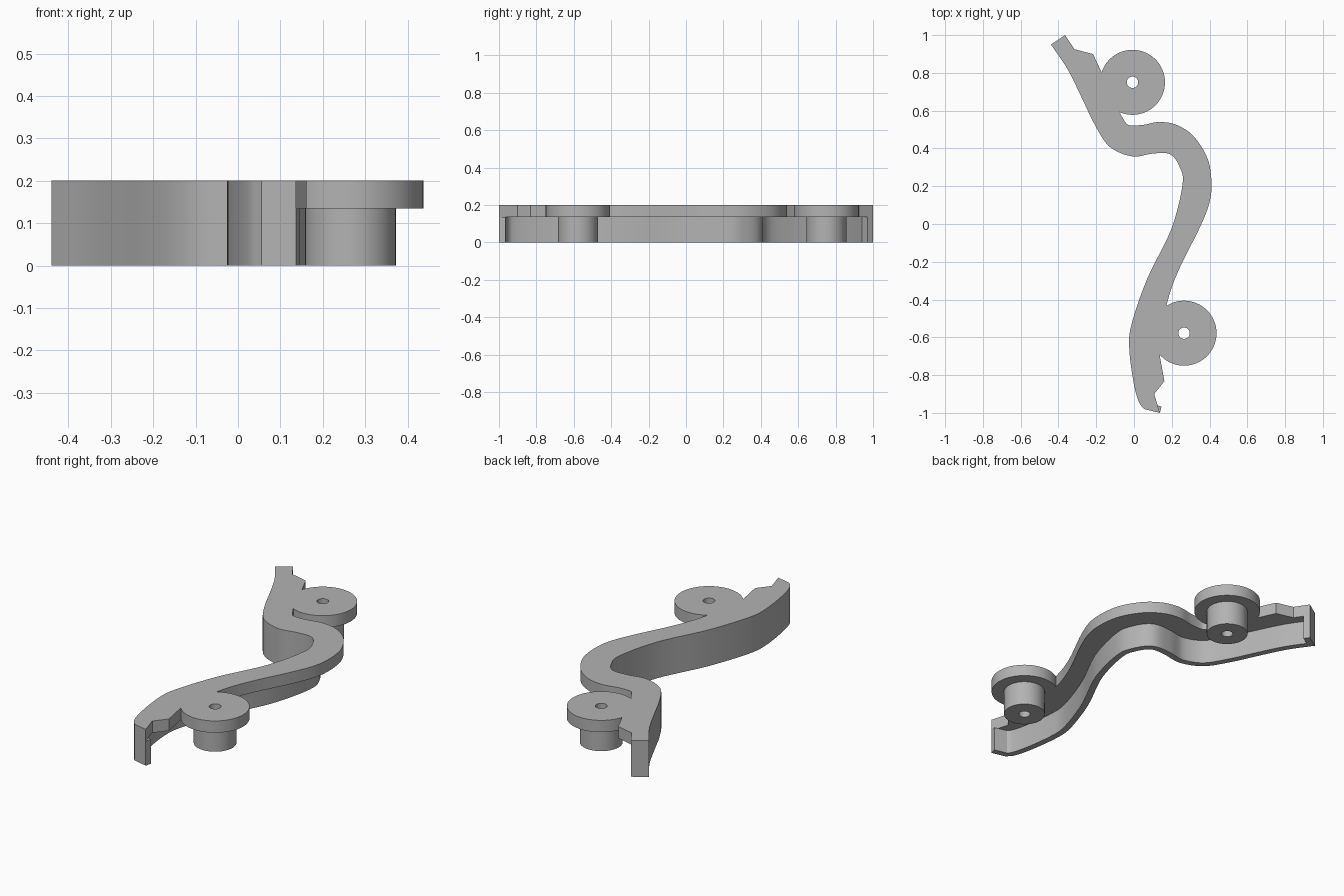
import bpy
import bmesh
from math import cos, sin, radians
from mathutils import Vector

HEIGHT, LEDGE, WALL = 0.2, 0.135, 0.035
FLANGE_R, POST_R, HOLE_R = 0.172, 0.107, 0.03
UPPER, LOWER = (-0.008, 0.75), (0.265, -0.578)

cube = bpy.data.objects.get("Cube")
if cube:
    bpy.data.objects.remove(cube)

grey = bpy.data.materials.new("plain grey")
grey.use_nodes = True
grey.diffuse_color = (0.45, 0.45, 0.45, 1)
grey.node_tree.nodes["Principled BSDF"].inputs["Base Color"].default_value = grey.diffuse_color


def smooth(points, steps=6):
    """Catmull-Rom curve through the given points."""
    p = [Vector(q) for q in points]
    p = [2 * p[0] - p[1]] + p + [2 * p[-1] - p[-2]]
    out = []
    for a, b, c, d in zip(p, p[1:], p[2:], p[3:]):
        for i in range(steps):
            t = i / steps
            out.append(0.5 * (2 * b + (c - a) * t + (2 * a - 5 * b + 4 * c - d) * t ** 2
                              + (3 * b - a - 3 * c + d) * t ** 3))
    return out + [p[-2]]


def arc(centre, radius, start=0, end=360, steps=48):
    """Counterclockwise arc; a full circle leaves out the repeated point."""
    count = steps if end - start == 360 else steps + 1
    angles = [radians(start + (end - start) * i / steps) for i in range(count)]
    return [Vector(centre) + radius * Vector((cos(a), sin(a))) for a in angles]


def offset(path, distance):
    """Mitred parallel of an open path, on its left-hand side."""
    normals = []
    for a, b in zip(path, path[1:]):
        d = (b - a).normalized()
        normals.append(Vector((-d.y, d.x)))
    out = []
    for i, p in enumerate(path):
        m, n = normals[max(i - 1, 0)], normals[min(i, len(normals) - 1)]
        out.append(p + (m + n) * distance / (1 + m.dot(n)))
    return out


def prism(name, loops, bottom, top):
    """Solid extruded from filled loops; inner loops become holes."""
    curve = bpy.data.curves.new(name + " profile", "CURVE")
    curve.dimensions = "2D"
    curve.fill_mode = "BOTH"
    curve.extrude = (top - bottom) / 2
    for loop in loops:
        spline = curve.splines.new("POLY")
        spline.points.add(len(loop) - 1)
        for point, co in zip(spline.points, loop):
            point.co = (co.x, co.y, 0, 1)
        spline.use_cyclic_u = True
    helper = bpy.data.objects.new(name + " helper", curve)
    bpy.context.collection.objects.link(helper)
    bpy.context.view_layer.update()
    graph = bpy.context.evaluated_depsgraph_get()
    mesh = bpy.data.meshes.new_from_object(helper.evaluated_get(graph))
    bpy.data.objects.remove(helper)
    bm = bmesh.new()
    bm.from_mesh(mesh)
    bmesh.ops.remove_doubles(bm, verts=bm.verts, dist=0.0001)
    bmesh.ops.translate(bm, verts=bm.verts, vec=(0, 0, (top + bottom) / 2))
    bmesh.ops.recalc_face_normals(bm, faces=bm.faces)
    bm.to_mesh(mesh)
    bm.free()
    mesh.materials.clear()
    mesh.materials.append(grey)
    obj = bpy.data.objects.new(name, mesh)
    bpy.context.collection.objects.link(obj)
    bpy.ops.object.select_all(action="DESELECT")
    obj.select_set(True)
    bpy.context.view_layer.objects.active = obj
    bpy.ops.object.shade_smooth_by_angle(angle=radians(30))
    return obj


# Outer edge from the back tip, along the long bend, to the front tip
back_tip, front_tip = Vector((-0.365, 1)), Vector((0.137, -1))
outer_edge = [back_tip] + smooth([
    (-0.44, 0.95), (-0.352, 0.82), (-0.275, 0.665), (-0.21, 0.53), (-0.13, 0.41),
    (-0.01, 0.358), (0.1, 0.373), (0.19, 0.37), (0.24, 0.305), (0.257, 0.21),
    (0.198, -0.025), (0.07, -0.29), (-0.013, -0.53), (-0.025, -0.66),
    (-0.003, -0.835), (0.025, -0.94), (0.055, -0.98)]) + [front_tip]

# Inner edge between the two flanges
inner_edge = smooth([
    (0.172, -0.43), (0.2, -0.335), (0.25, -0.215), (0.35, -0.015), (0.4, 0.115),
    (0.41, 0.225), (0.39, 0.345), (0.32, 0.46), (0.23, 0.523), (0.135, 0.54),
    (0.05, 0.525), (-0.025, 0.523), (-0.05, 0.545)])

# Notched edges at the two ends
front_notch = [Vector(p) for p in ((0.107, -0.9), (0.161, -0.832))]
back_notch = [Vector(p) for p in ((-0.217, 0.9), (-0.315, 0.925))]

outline = (outer_edge + front_notch + arc(LOWER, FLANGE_R, 221, 481)
           + inner_edge + arc(UPPER, FLANGE_R, 246, 522) + back_notch)
holes = [arc(c, HOLE_R, steps=32) for c in (UPPER, LOWER)]

# Top plate with both round flanges
prism("top_plate", [outline] + holes, LEDGE, HEIGHT)

# Thin skirt under the outer edge, returning at both tips
prism("skirt_wall", [outer_edge + offset(outer_edge, WALL)[::-1]], 0, LEDGE)

# Hollow posts under the flanges
for name, centre, hole in zip(("back_post", "front_post"), (UPPER, LOWER), holes):
    prism(name, [arc(centre, POST_R), hole], 0, LEDGE)
